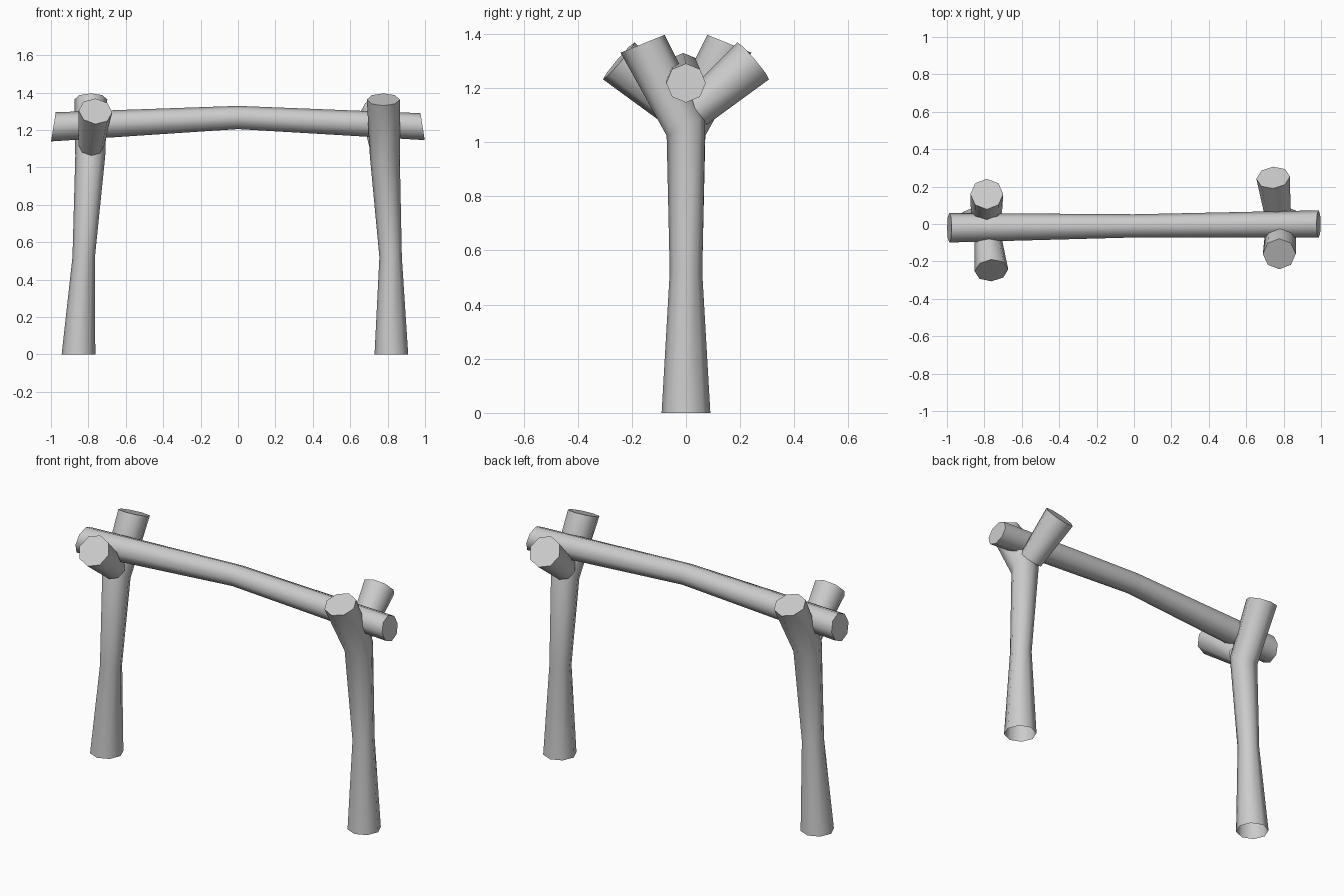
import bpy, bmesh, math
from mathutils import Vector

if "Cube" in bpy.data.objects:
    bpy.data.objects.remove(bpy.data.objects["Cube"])

SIDES = 8


def tube(name, rings, ref, cap_start=False):
    """Loft octagonal rings (centre, radius, normal); ref points at the first corner."""
    bm = bmesh.new()
    loops = []
    for centre, radius, normal in rings:
        n = Vector(normal).normalized()
        u = Vector(ref)
        u = (u - n * u.dot(n)).normalized()
        v = n.cross(u)
        loop = []
        for i in range(SIDES):
            a = 2 * math.pi * i / SIDES
            loop.append(bm.verts.new(Vector(centre) + radius * (u * math.cos(a) + v * math.sin(a))))
        loops.append(loop)
    for a, b in zip(loops, loops[1:]):
        for i in range(SIDES):
            j = (i + 1) % SIDES
            bm.faces.new((a[i], a[j], b[j], b[i]))
    bm.faces.new(loops[-1])
    if cap_start:
        bm.faces.new(loops[0][::-1])
    mesh = bpy.data.meshes.new(name)
    bm.to_mesh(mesh)
    bm.free()
    obj = bpy.data.objects.new(name, mesh)
    bpy.context.collection.objects.link(obj)
    bpy.ops.object.select_all(action='DESELECT')
    obj.select_set(True)
    bpy.context.view_layer.objects.active = obj
    bpy.ops.object.shade_smooth_by_angle(angle=math.radians(50))
    return obj


def forked_post(side, xs, branch_xs, d):
    # Trunk bending into the steep prong; d is its y direction
    tube(side + "_post", [
        ((xs[0], 0, 0), 0.09, (0, 0, 1)),
        ((xs[1], 0, 0.52), 0.06, (0, 0, 1)),
        ((xs[2], 0, 1.06), 0.08, (0, 0.45 * d, 0.89)),
        ((xs[3], 0.16 * d, 1.363), 0.088, (0, 0.375 * d, 0.927)),
    ], (1, 0, 0))
    # Flatter prong leaning the other way
    axis = (branch_xs[1] - branch_xs[0], -0.216 * d, 0.185)
    tube(side + "_prong", [
        ((branch_xs[0], -0.032 * d, 1.115), 0.068, axis),
        ((branch_xs[1], -0.248 * d, 1.30), 0.09, axis),
    ], (1, 0, 0))


forked_post("left", (-0.853, -0.825, -0.79, -0.787), (-0.785, -0.762), 1)
forked_post("right", (0.82, 0.816, 0.785, 0.777), (0.77, 0.744), -1)

# Crossbar resting in both forks, slightly bowed
tube("crossbar", [
    ((-0.987, -0.02, 1.217), 0.079, (1, 0, -0.16)),
    ((0, -0.01, 1.267), 0.062, (1, 0, 0)),
    ((0.987, 0, 1.218), 0.073, (1, 0, 0.16)),
], (0, 0, 1), cap_start=True)
